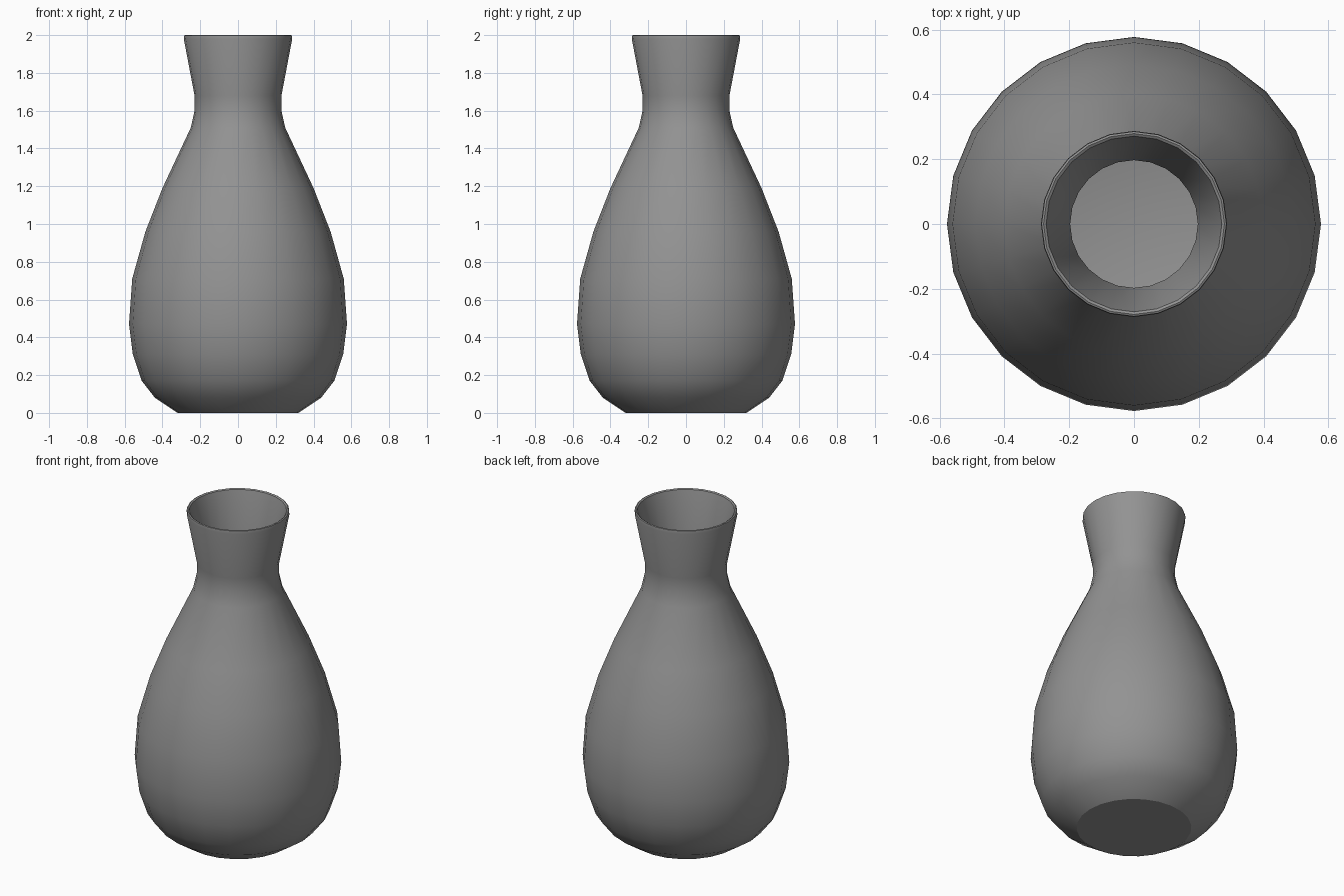
import bpy, bmesh, math
from mathutils import Vector

SIDES = 24
WALL = 0.033

cube = bpy.data.objects.get("Cube")
if cube:
    bpy.data.objects.remove(cube, do_unlink=True)

# Single stoneware colour
clay = bpy.data.materials.new("grey_clay")
clay.use_nodes = True
colour = (0.29, 0.29, 0.29, 1.0)
clay.diffuse_color = colour
clay.node_tree.nodes["Principled BSDF"].inputs["Base Color"].default_value = colour

# Outer silhouette from foot to flared mouth (radius, height)
outer = [(0.32, 0), (0.44, 0.08), (0.51, 0.17), (0.557, 0.31), (0.577, 0.47),
         (0.56, 0.71), (0.49, 0.96), (0.40, 1.19), (0.25, 1.51),
         (0.23, 1.60), (0.23, 1.68), (0.287, 1.98)]
# Rounded lip, then the inner wall following the outside
lip = [(0.285, 1.997), (0.279, 2.0), (0.271, 1.995)]
inner = [(r - WALL, max(z, WALL)) for r, z in reversed(outer[1:-1])]
floor = [(0.30, WALL)]
profile = outer + lip + inner + floor


def lathe(name, points, material):
    """Turn a profile into rings of quads, closing both ends with flat caps."""
    bm = bmesh.new()
    rings = []
    for r, z in points:
        angles = (math.tau * i / SIDES for i in range(SIDES))
        rings.append([bm.verts.new(Vector((r * math.cos(a), r * math.sin(a), z)))
                      for a in angles])
    for low, high in zip(rings, rings[1:]):
        for i in range(SIDES):
            j = (i + 1) % SIDES
            bm.faces.new((low[i], low[j], high[j], high[i]))
    bm.faces.new(list(reversed(rings[0])))
    bm.faces.new(rings[-1])
    bmesh.ops.recalc_face_normals(bm, faces=bm.faces)
    mesh = bpy.data.meshes.new(name)
    bm.to_mesh(mesh)
    bm.free()
    mesh.materials.append(material)
    obj = bpy.data.objects.new(name, mesh)
    bpy.context.collection.objects.link(obj)
    return obj


vase = lathe("vase", profile, clay)

# Smooth walls with a crisp foot edge
bpy.ops.object.select_all(action='DESELECT')
vase.select_set(True)
bpy.context.view_layer.objects.active = vase
bpy.ops.object.shade_smooth_by_angle(angle=math.radians(32))
